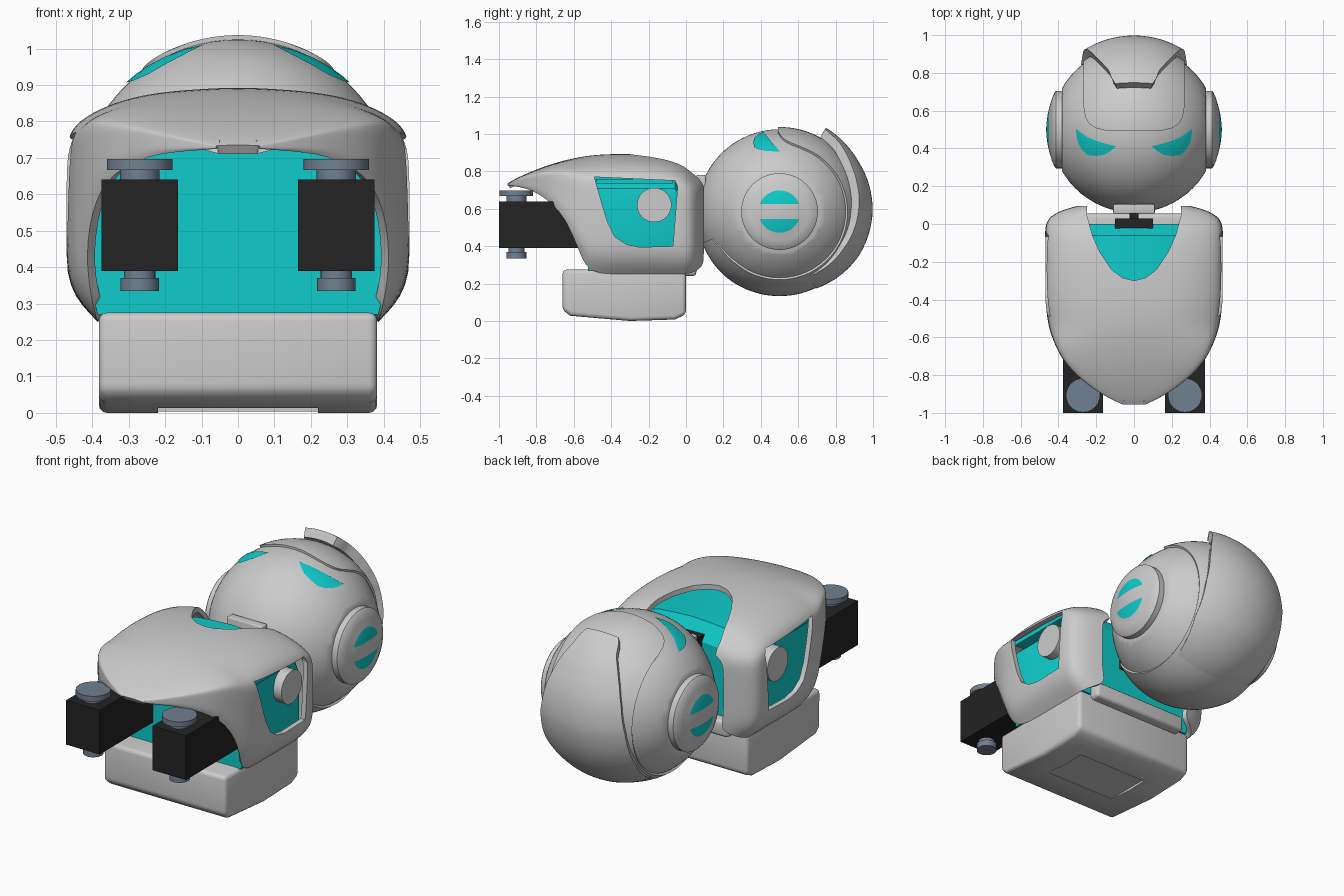
import bpy, bmesh, math
from mathutils import Vector

if "Cube" in bpy.data.objects:
    bpy.data.objects.remove(bpy.data.objects["Cube"])

def material(name, rgb):
    m = bpy.data.materials.new(name)
    m.diffuse_color = (*rgb, 1)
    m.use_nodes = True
    m.node_tree.nodes["Principled BSDF"].inputs["Base Color"].default_value = m.diffuse_color
    return m

GREY = material("light grey", (0.6, 0.6, 0.6))
CYAN = material("cyan", (0.005, 0.6, 0.6))
BLACK = material("black", (0.017, 0.017, 0.017))
SLATE = material("slate", (0.162, 0.216, 0.279))
HC = Vector((0, 0.5, 0.585))  # head centre
HR = 0.44                     # head radius

def finish(bm, name, mats, recalc=True):
    if recalc:
        bmesh.ops.recalc_face_normals(bm, faces=bm.faces)
    me = bpy.data.meshes.new(name)
    bm.to_mesh(me)
    bm.free()
    ob = bpy.data.objects.new(name, me)
    bpy.context.collection.objects.link(ob)
    for m in mats:
        me.materials.append(m)
    return ob

def modify(ob, kind, **props):
    bpy.context.view_layer.objects.active = ob
    mod = ob.modifiers.new(kind.lower(), kind)
    for k, v in props.items():
        setattr(mod, k, v)
    bpy.ops.object.modifier_apply(modifier=mod.name)

def smooth(ob, angle=35):
    bpy.ops.object.select_all(action='DESELECT')
    ob.select_set(True)
    bpy.context.view_layer.objects.active = ob
    bpy.ops.object.shade_smooth_by_angle(angle=math.radians(angle))

def cut(ob, cutter):
    modify(ob, 'BOOLEAN', object=cutter, operation='DIFFERENCE', solver='EXACT', use_self=True)
    bpy.data.objects.remove(cutter)

def prism(name, pts, axis, a, b, mats=()):
    bm = bmesh.new()
    place = (lambda p, d: (d, p[0], p[1])) if axis == 'x' else (lambda p, d: (p[0], p[1], d))
    lo = [bm.verts.new(place(p, a)) for p in pts]
    hi = [bm.verts.new(place(p, b)) for p in pts]
    bm.faces.new(lo)
    bm.faces.new(hi)
    for i in range(len(pts)):
        k = (i + 1) % len(pts)
        bm.faces.new((lo[i], lo[k], hi[k], hi[i]))
    return finish(bm, name, mats)

def box(name, x, y, z, mat, bevel=0.0):
    ob = prism(name, [(x[0], y[0]), (x[1], y[0]), (x[1], y[1]), (x[0], y[1])], 'z', z[0], z[1], [mat])
    if bevel:
        modify(ob, 'BEVEL', width=bevel, segments=3)
        smooth(ob)
    return ob

def lathe(bm, origin, axis, profile, n=48):
    """profile: (distance along axis, radius)"""
    rings = []
    for d, r in profile:
        ring = []
        for i in range(n):
            c, s = r * math.cos(2 * math.pi * i / n), r * math.sin(2 * math.pi * i / n)
            off = (d, c, s) if axis == 'x' else (c, s, d)
            ring.append(bm.verts.new(Vector(origin) + Vector(off)))
        rings.append(ring)
    for a, b in zip(rings, rings[1:]):
        for i in range(n):
            k = (i + 1) % n
            bm.faces.new((a[i], a[k], b[k], b[i]))
    bm.faces.new(rings[0])
    bm.faces.new(rings[-1])

def grid(bm, rows):
    vs = [[bm.verts.new(p) for p in row] for row in rows]
    for a, b in zip(vs, vs[1:]):
        for j in range(len(a) - 1):
            bm.faces.new((a[j], a[j + 1], b[j + 1], b[j]))
    return vs

# Arch cross-section of the torso, as fractions of width and height
ARCH = [(1, .14), (1, .4), (1, .7), (.985, .81), (.89, .875), (.72, .935), (.5, .975), (.25, .99)]

def arch(y, w, zt, zb, wb):
    h = zt - zb
    left = [(-wb, y, zb)] + [(-w * u, y, zb + h * v) for u, v in ARCH]
    return left + [(0, y, zt)] + [(-x, yy, z) for x, yy, z in reversed(left)]

# Torso shell: y, half width, top, bottom edge, half width at the bottom edge
shell_rows = [(-.955, .06, .735, .725, .05), (-.92, .14, .757, .72, .13), (-.85, .25, .79, .71, .24),
              (-.75, .36, .83, .66, .35), (-.65, .415, .86, .56, .405), (-.58, .44, .875, .40, .42),
              (-.53, .455, .885, .26, .39), (-.4, .472, .897, .25, .385), (-.2, .474, .892, .25, .385),
              (-.06, .472, .868, .25, .385), (0, .468, .838, .25, .385), (.04, .445, .805, .26, .37),
              (.075, .38, .785, .28, .33), (.095, .30, .765, .31, .28)]
bm = bmesh.new()
grid(bm, [arch(*r) for r in shell_rows])
shell = finish(bm, "torso_shell", [GREY], recalc=False)
modify(shell, 'SUBSURF', levels=2)
modify(shell, 'SOLIDIFY', thickness=0.028, offset=-1)
neck_v = [(0, -.3), (.06, -.285), (.12, -.24), (.18, -.15), (.22, -.06), (.25, .05), (.25, .25)]
cut(shell, prism("neck_cutter", neck_v + [(-x, y) for x, y in reversed(neck_v[1:])], 'z', .55, 1.1))
side = [(-.49, .77), (-.06, .75), (-.045, .72), (-.07, .40), (-.25, .395), (-.32, .41), (-.38, .45), (-.42, .53), (-.45, .63)]
cut(shell, prism("side_cutter", side, 'x', -.7, .7))
smooth(shell)

# Cyan inner body
bm = bmesh.new()
vs = grid(bm, [arch(-.525, .405, .81, .27, .385), arch(-.06, .405, .81, .27, .385), arch(0, .38, .72, .27, .36)])
bm.faces.new(vs[0])
bm.faces.new(vs[-1])
for a, b in zip(vs, vs[1:]):
    bm.faces.new((a[0], b[0], b[-1], a[-1]))
smooth(finish(bm, "inner_body", [CYAN]), 25)
box("side_ledge", (-.43, .43), (-.48, -.07), (.735, .76), CYAN)

# Collar bottom behind the belly
box("collar_bottom", (-.30, .30), (-.06, .055), (.24, .33), GREY, .02)

# Belly block with a shallow recess underneath
belly = prism("belly", [(-.66, .275), (-.66, .06), (-.62, .028), (-.3, .0), (-.06, .008), (0, .035), (0, .275)],
              'x', -.382, .382, [GREY])
modify(belly, 'BEVEL', width=.022, segments=3, limit_method='ANGLE', angle_limit=math.radians(40))
cut(belly, box("belly_cutter", (-.22, .22), (-.45, -.18), (-.1, .015), GREY))
smooth(belly)

for s, tag in ((1, "right"), (-1, "left")):
    # Shoulder disc in the side recess
    bm = bmesh.new()
    lathe(bm, (0, -.17, .62), 'x', [(s * .38, .092), (s * .455, .092)])
    smooth(finish(bm, tag + "_shoulder_disc", [GREY]))
    # Hip motor with its turning discs
    box(tag + "_hip_motor", sorted((s * .165, s * .375)), (-1, -.51), (.39, .64), BLACK)
    bm = bmesh.new()
    c = (s * .27, -.907, 0)
    lathe(bm, c, 'z', [(.63, .054), (.667, .054), (.667, .09), (.697, .09)])
    lathe(bm, c, 'z', [(.335, .053), (.37, .053), (.37, .043), (.4, .043)])
    smooth(finish(bm, tag + "_motor_discs", [SLATE]))
    # Domed ear with two cyan windows split by a bar
    bm = bmesh.new()
    lathe(bm, HC, 'x', [(s * d, r) for d, r in ((.36, .205), (.413, .205), (.42, .197), (.435, .165),
                                                (.437, .155), (.45, .113), (.458, .075), (.463, .035), (.465, .004))])
    for z in (.04, -.04):
        bmesh.ops.bisect_plane(bm, geom=bm.verts[:] + bm.edges[:] + bm.faces[:],
                               plane_co=HC + Vector((0, 0, z)), plane_no=(0, 0, 1))
    for f in bm.faces:
        p = f.calc_center_median() - HC
        if abs(p.x) > .44 and math.hypot(p.y, p.z) < .1135 and abs(p.z) > .04:
            f.material_index = 1
    smooth(finish(bm, tag + "_ear", [GREY, CYAN]))
    # Slanted eye plate lying on the face
    outline = [(.307, .503), (.25, .462), (.2, .44), (.15, .425), (.095, .412), (.125, .385), (.16, .365),
               (.2, .36), (.245, .364), (.275, .39), (.297, .43), (.305, .465)]
    cx, cy = .21, .41
    bm = bmesh.new()
    rows = []
    for t in (.02, .25, .5, .75, 1):
        row = []
        for x, y in outline + outline[:1]:
            x, y = cx + (x - cx) * t, cy + (y - cy) * t
            z = HC.z + math.sqrt((HR + .005) ** 2 - x * x - (y - HC.y) ** 2)
            row.append((s * x, y, z))
        rows.append(row)
    grid(bm, rows)
    bmesh.ops.remove_doubles(bm, verts=bm.verts, dist=1e-5)
    bmesh.ops.holes_fill(bm, edges=[e for e in bm.edges if e.is_boundary], sides=12)
    for f in bm.faces:
        f.normal_update()
        if f.normal.z < 0:
            f.normal_flip()
    smooth(finish(bm, tag + "_eye", [CYAN], recalc=False))

# Head ball with flat sides
bm = bmesh.new()
bmesh.ops.create_uvsphere(bm, u_segments=64, v_segments=40, radius=HR)
bmesh.ops.translate(bm, verts=bm.verts, vec=HC)
for s in (1, -1):
    res = bmesh.ops.bisect_plane(bm, geom=bm.verts[:] + bm.edges[:] + bm.faces[:], plane_co=(s * .38, 0, 0),
                                 plane_no=(s, 0, 0), clear_outer=True)
    bmesh.ops.edgeloop_fill(bm, edges=[g for g in res['geom_cut'] if isinstance(g, bmesh.types.BMEdge)])
smooth(finish(bm, "head", [GREY]))

def head_patch(name, keys, steps, thick):
    """Raised strip over the head; keys: angle about x, half width, radius"""
    rows = []
    for i in range(steps + 1):
        a = keys[0][0] + (keys[-1][0] - keys[0][0]) * i / steps
        k = next(k for k in range(len(keys) - 1) if a >= keys[k + 1][0] - 1e-6)
        t = (keys[k][0] - a) / (keys[k][0] - keys[k + 1][0])
        w, R = (keys[k][n] + (keys[k + 1][n] - keys[k][n]) * t for n in (1, 2))
        row = []
        for j in range(-10, 11):
            x = w * j / 10
            r = math.sqrt(R * R - x * x)
            row.append((x, HC.y + r * math.cos(math.radians(a)), HC.z + r * math.sin(math.radians(a))))
        rows.append(row)
    bm = bmesh.new()
    grid(bm, rows)
    ob = finish(bm, name, [GREY], recalc=False)
    modify(ob, 'SOLIDIFY', thickness=thick, offset=-1)
    smooth(ob)

head_patch("helmet", [(91, .14, .452), (89, .2, .452), (86, .235, .452), (80, .258, .452), (70, .268, .452),
                      (-130, .268, .452), (-150, .25, .448), (-158, .21, .446)], 124, .03)
head_patch("crest", [(61, .10, .512), (57, .118, .511), (50, .135, .508), (42, .17, .504), (32, .205, .5),
                     (20, .235, .5), (0, .265, .498), (-30, .28, .485), (-65, .25, .455)], 63, .05)

# Neck joint between torso and head
box("neck_motor", (-.1, .1), (-.03, .03), (.5, .75), BLACK)
box("neck_pin", (-.025, .025), (0, .11), (.62, .74), BLACK)
box("neck_bracket", (-.11, .11), (.055, .105), (.6, .78), GREY, .006)
